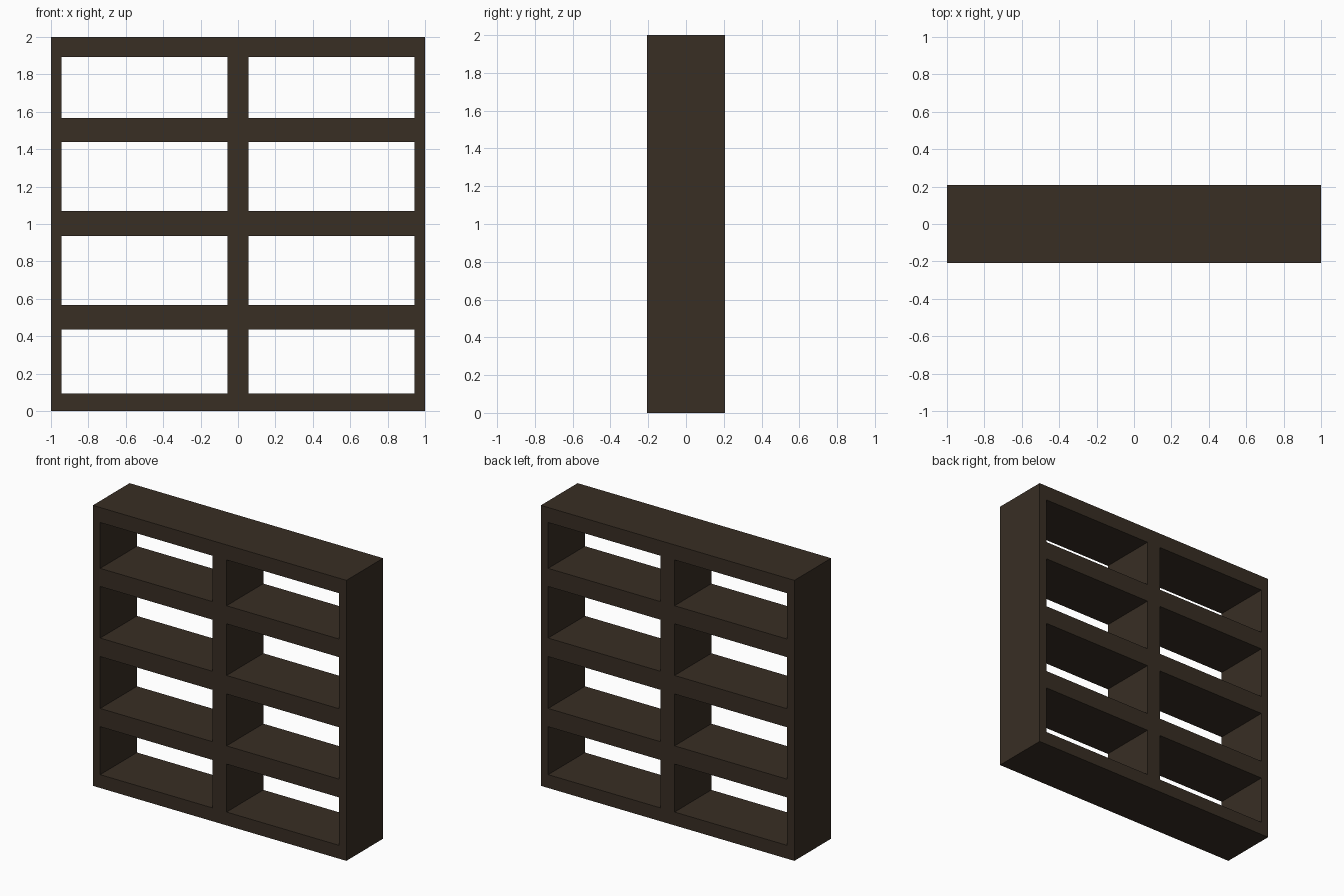
import bpy, bmesh

if "Cube" in bpy.data.objects:
    bpy.data.objects.remove(bpy.data.objects["Cube"])

HALF_DEPTH = 0.207

# Board edges: solid and open bands alternate across each axis
XS = [-1.0, -0.942, -0.055, 0.055, 0.942, 1.0]
ZS = [0.0, 0.095, 0.437, 0.567, 0.937, 1.069, 1.437, 1.566, 1.893, 2.0]

wood = bpy.data.materials.new("dark brown wood")
wood.diffuse_color = (0.0395, 0.0273, 0.0176, 1.0)
wood.use_nodes = True
wood.node_tree.nodes["Principled BSDF"].inputs["Base Color"].default_value = wood.diffuse_color


def lattice_frame(name, xs, zs, half_depth, material):
    """Front lattice with rectangular openings, extruded to full depth."""
    bm = bmesh.new()
    grid = [[bm.verts.new((x, -half_depth, z)) for z in zs] for x in xs]
    for i in range(len(xs) - 1):
        for k in range(len(zs) - 1):
            if i % 2 and k % 2:      # compartment opening
                continue
            bm.faces.new((grid[i][k], grid[i + 1][k],
                          grid[i + 1][k + 1], grid[i][k + 1]))
    # Extrude backwards, giving outer sides and compartment walls
    ext = bmesh.ops.extrude_face_region(bm, geom=bm.faces[:], use_keep_orig=True)
    moved = [g for g in ext["geom"] if isinstance(g, bmesh.types.BMVert)]
    bmesh.ops.translate(bm, verts=moved, vec=(0, 2 * half_depth, 0))
    bmesh.ops.recalc_face_normals(bm, faces=bm.faces[:])

    mesh = bpy.data.meshes.new(name)
    bm.to_mesh(mesh)
    bm.free()
    mesh.materials.append(material)
    obj = bpy.data.objects.new(name, mesh)
    bpy.context.collection.objects.link(obj)
    return obj


# Open-backed bookcase: sides, divider and shelves in one solid body
lattice_frame("bookcase_frame", XS, ZS, HALF_DEPTH, wood)
